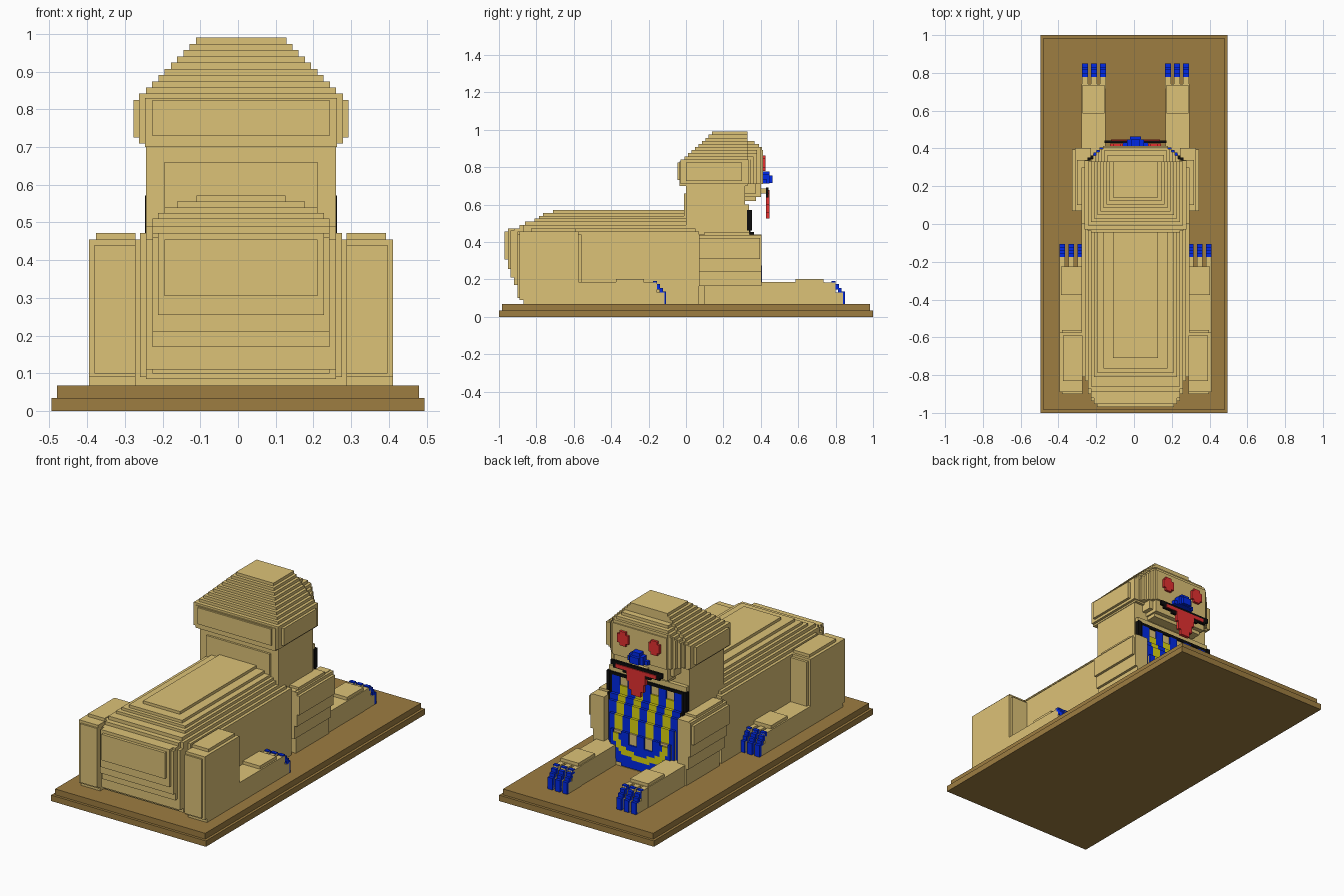
import bpy, bmesh

if "Cube" in bpy.data.objects:
    bpy.data.objects.remove(bpy.data.objects["Cube"], do_unlink=True)

CX = 0.008      # centre line of the statue
CELL = 0.0165   # size of one step


def material(name, rgb):
    m = bpy.data.materials.new(name)
    m.use_nodes = True
    m.diffuse_color = (*rgb, 1)
    bsdf = m.node_tree.nodes["Principled BSDF"]
    bsdf.inputs["Base Color"].default_value = (*rgb, 1)
    bsdf.inputs["Roughness"].default_value = 0.9
    return m


SAND = material("sandstone", (0.72, 0.54, 0.185))
BROWN = material("dark_stone", (0.34, 0.205, 0.053))
BLUE = material("blue_paint", (0.0, 0.022, 0.80))
RED = material("red_paint", (0.78, 0.03, 0.03))
BLACK = material("black_paint", (0.004, 0.004, 0.004))
YELLOW = material("yellow_paint", (0.72, 0.66, 0.005))


def part(name, boxes, mats):
    """One object from boxes (x0, x1, y0, y1, z0, z1[, material index])."""
    bm = bmesh.new()
    for b in boxes:
        x0, x1, y0, y1, z0, z1 = b[:6]
        new = bmesh.ops.create_cube(bm, size=1)["verts"]
        for v in new:
            v.co.x = x1 if v.co.x > 0 else x0
            v.co.y = y1 if v.co.y > 0 else y0
            v.co.z = z1 if v.co.z > 0 else z0
        for f in {f for v in new for f in v.link_faces}:
            f.material_index = b[6] if len(b) > 6 else 0
    me = bpy.data.meshes.new(name)
    bm.to_mesh(me)
    bm.free()
    for m in mats:
        me.materials.append(m)
    ob = bpy.data.objects.new(name, me)
    bpy.context.collection.objects.link(ob)


def mid(hw, y0, y1, z0, z1):
    """Box centred on the statue's centre line."""
    return (CX - hw, CX + hw, y0, y1, z0, z1)


def pair(name, boxes, mats):
    """Left and right copies; x is measured outward from the centre line."""
    for side, s in (("left", 1), ("right", -1)):
        out = []
        for b in boxes:
            xs = sorted((CX + s * b[0], CX + s * b[1]))
            out.append((*xs, *b[2:]))
        part(f"{side}_{name}", out, mats)


# Plinth
part("plinth", [(-.495, .495, -1, 1, 0, .034),
                (-.48, .48, -.985, .985, .034, .068)], [BROWN])

# Body: stepped back and rounded rump
part("body", [
    mid(.285, -.81, .07, .068, .455),
    mid(.268, -.83, .05, .09, .472),
    mid(.252, -.87, .31, .085, .49),
    mid(.235, -.89, .05, .10, .49),
    mid(.235, -.86, .03, .40, .51),
    mid(.220, -.81, .03, .40, .525),
    mid(.203, -.785, .02, .40, .54),
    mid(.170, -.765, .02, .40, .556),
    mid(.118, -.71, .02, .40, .572),
    mid(.252, -.90, -.80, .11, .455),
    mid(.235, -.92, -.80, .17, .472),
    mid(.235, -.937, -.80, .21, .46),
    mid(.220, -.953, -.80, .255, .472),
    mid(.203, -.97, -.80, .305, .455),
], [SAND])

# Chest steps: half width, front, top
CHEST = [(.247, .338, .60), (.237, .355, .45), (.225, .370, .415),
         (.208, .385, .35), (.19, .398, .27)]
part("chest", [mid(hw, 0.0, y, .068, z) for hw, y, z in CHEST], [SAND])

# Neck with back panel
part("neck", [mid(.252, 0, .315, .45, .72), mid(.203, -.012, .1, .54, .66)], [SAND])

# Collar: thin stepped cells coloured by a U-shaped pattern
cells = []
for i in range(-14, 15):
    for j in range(30):
        u, z = i * CELL, .075 + (j + .5) * CELL
        drop = max(0, .31 - z)
        d = (abs(u) ** 3 + drop ** 3) ** (1 / 3)
        if d > .238:
            continue
        stripe = abs(u) % .1
        if d > .22 and z > .38 or z > .555:
            m = 2
        elif d > .18:
            m = 0
        elif z < .25 and d > .145:
            m = 1
        elif z < .25 and d > .11:
            m = 0
        elif stripe < .026 or stripe > .074:
            m = 0
        elif .27 < z < .51:
            m = 1
        else:
            continue
        y = max(c[1] for c in CHEST if abs(u) <= c[0] and z <= c[2])
        h = CELL / 2
        cells.append((CX + u - h, CX + u + h, y - .016, y + .008, z - h, z + h, m))
part("collar", cells, [BLUE, YELLOW, BLACK])
pair("collar_edge", [(.235, .254, .325, .352, .46, .572)], [BLACK])

# Headdress: block with stepped pyramid crown
head = [mid(.285, 0, .30, .725, .825), mid(.27, -.03, .335, .71, .842),
        mid(.235, -.045, .30, .73, .825), mid(.255, -.035, .33, .70, .83)]
# Face: rounded corners, chin and a lip behind the mouth
face = [mid(.17, .25, .40, .64, .72), mid(.16, .25, .375, .62, .65),
        mid(.195, .25, .375, .66, .72), mid(.05, .39, .43, .66, .685)]
CORNER = ((.238, .345), (.225, .362), (.208, .38), (.19, .397), (.172, .412))
face += [mid(hw, .25, y, .71, .835) for hw, y in CORNER]
for i in range(10):
    z = .825 + i * CELL
    hw = .285 - CELL * (i + 1)
    head.append(mid(hw, -.045 + .0185 * (i + 1), .33, z, z + CELL))
    front = (.412, .412, .412, .412, .405, .39, .365)
    if i < len(front):
        for w, y in CORNER:
            face.append(mid(min(w, hw - .02), .25, min(y, front[i]), z, z + CELL))
part("headdress", head, [SAND])
part("face", face, [SAND])

# Eyes: stepped discs
pair("eye", [(.065, .135, .40, .426, .795, .845),
             (.08, .12, .40, .426, .78, .862)], [RED])

# Nose
part("nose", [mid(.065, .41, .432, .712, .735), mid(.045, .41, .447, .712, .76),
              mid(.025, .41, .447, .76, .777), mid(.028, .41, .463, .715, .755)], [BLUE])

# Mouth and tongue
part("mouth", [mid(.165, .428, .442, .665, .692), mid(.148, .428, .442, .65, .68),
               mid(.09, .428, .442, .638, .665)], [BLACK])
part("tongue", [mid(.13, .432, .447, .657, .677), mid(.06, .428, .447, .60, .66),
                mid(.048, .428, .447, .555, .61), mid(.03, .428, .447, .525, .56)], [RED])

# Shoulders, narrowing downward to the forelegs
pair("shoulder", [
    (.238, .335, .07, .395, .31, .42),
    (.238, .32, .07, .403, .24, .437),
    (.235, .305, .07, .403, .165, .44),
    (.235, .292, .10, .403, .068, .24),
    (.22, .31, .10, .34, .42, .453),
], [SAND])

# Forelegs
pair("foreleg", [(.16, .285, .2, .74, .068, .185),
                 (.165, .28, .585, .735, .18, .203)], [SAND])

# Haunches and hind feet
pair("haunch", [
    (.28, .403, -.89, -.575, .09, .455),
    (.28, .403, -.87, -.575, .068, .11),
    (.28, .388, -.90, -.56, .10, .44),
    (.28, .385, -.83, -.59, .44, .472),
    (.28, .403, -.60, -.23, .068, .185),
    (.285, .395, -.375, -.225, .18, .203),
], [SAND])


# Toes with stepped painted claws
def toes(name, inner, y):
    sand, claws = [], []
    for k in range(3):
        x0 = inner + k * .0475
        x1 = x0 + .031
        sand.append((x0, x1, y - .07, y + .052, .068, .13))
        sand.append((x0, x1, y - .07, y + .012, .12, .184))
        for dy, z0, z1 in ((.012, .165, .19), (.03, .145, .175),
                           (.045, .125, .155), (.062, .068, .135)):
            claws.append((x0, x1, y + dy - .02, y + dy, z0, z1))
    pair(name + "_toes", sand, [SAND])
    pair(name + "_claws", claws, [BLUE])


toes("front", .157, .787)
toes("hind", .277, -.168)
